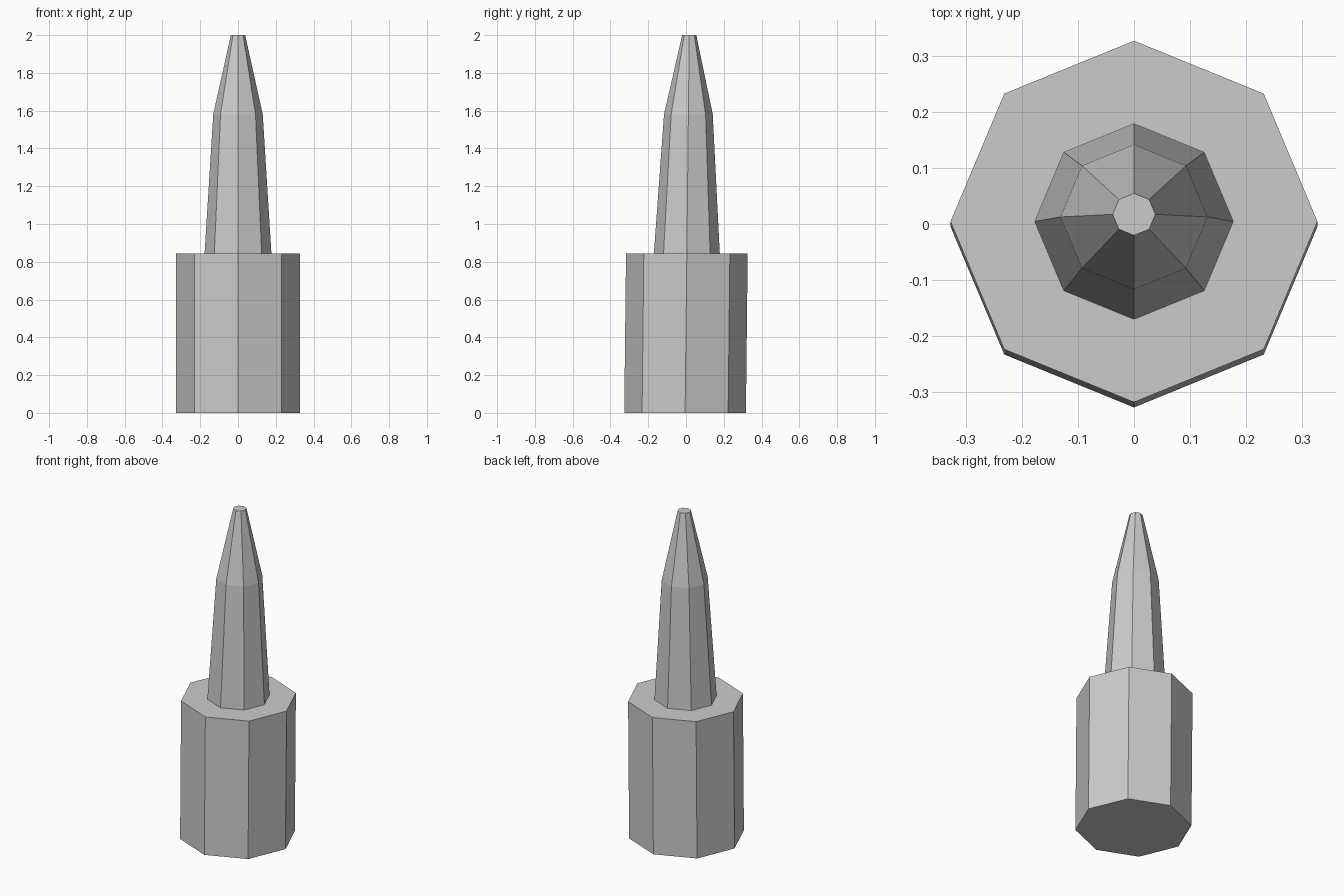
import bpy, bmesh
from math import cos, sin, pi

if "Cube" in bpy.data.objects:
    bpy.data.objects.remove(bpy.data.objects["Cube"])

SIDES = 8
SQUASH = 0.985             # slightly narrower in depth
LEAN, SHIFT = 0.011, -0.0048   # slight backward lean of the whole model


def octagon_stack(name, profile, cap_bottom=False, cap_top=False):
    """Flat-sided shell through (radius, z) rings."""
    bm = bmesh.new()
    rings = []
    for r, z in profile:
        rings.append([bm.verts.new((r * cos(2 * pi * i / SIDES),
                                    r * SQUASH * sin(2 * pi * i / SIDES) + SHIFT + LEAN * z,
                                    z)) for i in range(SIDES)])
    for a, b in zip(rings, rings[1:]):
        for i in range(SIDES):
            j = (i + 1) % SIDES
            bm.faces.new((a[i], a[j], b[j], b[i]))
    if cap_bottom:
        bm.faces.new(rings[0][::-1])
    if cap_top:
        bm.faces.new(rings[-1])
    mesh = bpy.data.meshes.new(name)
    bm.to_mesh(mesh)
    bm.free()
    obj = bpy.data.objects.new(name, mesh)
    bpy.context.collection.objects.link(obj)
    return obj


# Thick base with a flat shoulder around the spike
octagon_stack("base", [(0.327, 0), (0.327, 0.845), (0.177, 0.845)], cap_bottom=True)

# Tapered spike with a blunt tip
octagon_stack("spike", [(0.177, 0.845), (0.131, 1.58), (0.038, 2.0)], cap_top=True)
